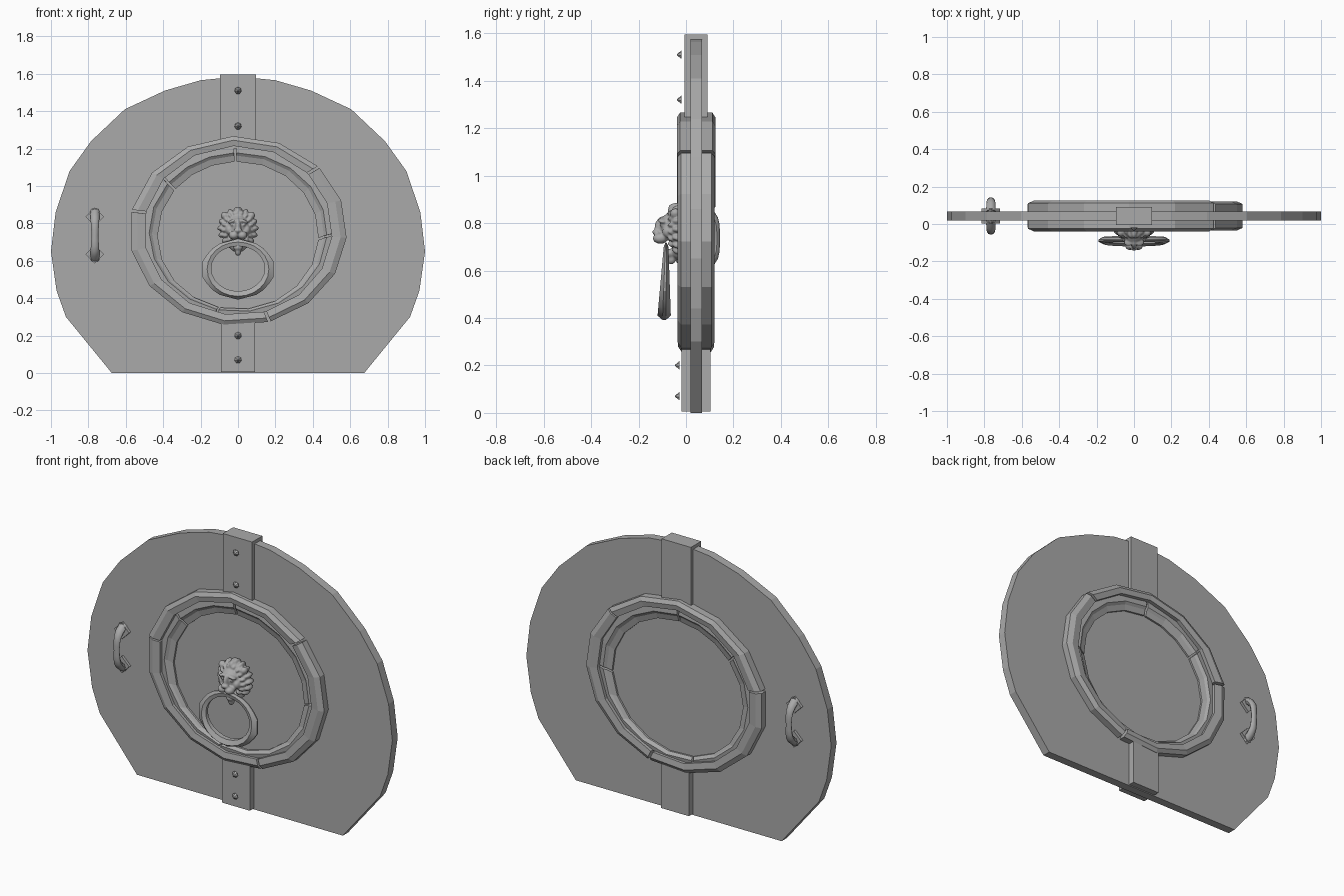
import bpy, bmesh
from math import sin, cos, radians, pi
from mathutils import Vector, Matrix

cube = bpy.data.objects.get("Cube")
if cube:
    bpy.data.objects.remove(cube)

GREY = (0.4, 0.4, 0.4, 1)
stone = bpy.data.materials.new("plain grey")
stone.use_nodes = True
stone.diffuse_color = GREY
stone.node_tree.nodes["Principled BSDF"].inputs["Base Color"].default_value = GREY
MID = 0.043  # depth of the slab's middle plane


def finish(name, bm, smooth=None):
    bmesh.ops.recalc_face_normals(bm, faces=bm.faces)
    mesh = bpy.data.meshes.new(name)
    bm.to_mesh(mesh)
    bm.free()
    mesh.materials.append(stone)
    ob = bpy.data.objects.new(name, mesh)
    bpy.context.collection.objects.link(ob)
    if smooth:
        bpy.ops.object.select_all(action='DESELECT')
        ob.select_set(True)
        bpy.context.view_layer.objects.active = ob
        bpy.ops.object.shade_smooth_by_angle(angle=radians(smooth))
    return ob


def loft(name, rows, closed=False, smooth=None):
    """Skin a list of cross-section loops, capping the ends unless closed."""
    bm = bmesh.new()
    vs = [[bm.verts.new(p) for p in row] for row in rows]
    n = len(vs[0])
    for a, b in zip(vs, vs[1:] + vs[:1] if closed else vs[1:]):
        for i in range(n):
            j = (i + 1) % n
            bm.faces.new((a[i], a[j], b[j], b[i]))
    if not closed:
        bm.faces.new(vs[0])
        bm.faces.new(vs[-1])
    return finish(name, bm, smooth)


def box(name, x, y, z, turn=0):
    bm = bmesh.new()
    bmesh.ops.create_cube(bm, size=1)
    size = Matrix.Diagonal((x[1] - x[0], y[1] - y[0], z[1] - z[0], 1))
    mid = Matrix.Translation([(a + b) / 2 for a, b in (x, y, z)])
    bm.transform(mid @ Matrix.Rotation(radians(turn), 4, 'Y') @ size)
    return finish(name, bm)


# Slab: faceted round outline with a flat foot
half = [(0.675, 0), (0.92, 0.3), (0.97, 0.44), (1, 0.65), (0.975, 0.86), (0.9, 1.08),
        (0.785, 1.24), (0.605, 1.41), (0.39, 1.51), (0.2, 1.565)]
outline = half + [(0, 1.585)] + [(-x, z) for x, z in reversed(half)]
loft("door_slab", [[(x, y, z) for x, z in outline] for y in (0.018, 0.068)])

# Straps wrapping the slab above and below
box("top_strap", (-0.095, 0.097), (-0.006, 0.09), (1.2, 1.595))
box("bottom_strap", (-0.092, 0.092), (-0.02, 0.104), (0.006, 0.3))

# Pointed studs on the straps
for z, y in ((1.51, -0.02), (1.32, -0.02), (0.2, -0.028), (0.07, -0.028)):
    bm = bmesh.new()
    bmesh.ops.create_cone(bm, cap_ends=True, segments=7, radius1=0.019, radius2=0.002, depth=0.02)
    bm.transform(Matrix.Translation((0, y - 0.009, z)) @ Matrix.Rotation(pi / 2, 4, 'X'))
    finish("strap_stud", bm)


def frame_arc(name, start, end, profile, steps, deep=0):
    """Part of the oval frame; profile holds (x radius, z radius, centre z, half depth)."""
    section = profile + [(a, b, c, -d) for a, b, c, d in reversed(profile)]
    rows = []
    for i in range(steps + 1):
        t = radians(start + (end - start) * i / steps)
        rows.append([(a * cos(t), MID + d + (deep if d > 0 else -deep), c + b * sin(t))
                     for a, b, c, d in section])
    loft(name, rows)


# Outer frame of three blocks
outer = [(0.582, 0.507, 0.76, 0.062), (0.55, 0.485, 0.76, 0.076), (0.503, 0.452, 0.762, 0.07)]
frame_arc("outer_frame_block", 43, 167, outer, 5, 0.006)
frame_arc("outer_frame_block", 168.5, 286, outer, 5)
frame_arc("outer_frame_block", 287.5, 401.5, outer, 5, 0.002)

# Inner frame of four lower blocks
inner = [(0.51, 0.46, 0.762, 0.052), (0.475, 0.425, 0.752, 0.056), (0.46, 0.415, 0.747, 0.045),
         (0.43, 0.395, 0.735, 0.036)]
for a, b, n in ((-2, 91, 5), (92.5, 141, 3), (142.5, 256, 6), (257.5, 356.5, 5)):
    frame_arc("inner_frame_block", a, b, inner, n)

# Pull handles on both faces, with diamond plates
for side in (-1, 1):
    rows = []
    for i in range(11):
        t = -1 + i / 5
        y = MID + side * (0.022 + 0.065 * (1 - t ** 4))
        w = 0.018 + 0.008 * abs(t)
        rows.append([(-0.765 + w * cos(k * pi / 4), y + 0.013 * sin(k * pi / 4),
                      0.737 + 0.125 * t + 0.02 * t * side * sin(k * pi / 4)) for k in range(8)])
    loft("pull_handle", rows, smooth=50)
    for z in (0.635, 0.835):
        y = MID + side * 0.03
        box("handle_plate", (-0.8, -0.73), (y - 0.011, y + 0.011), (z - 0.035, z + 0.035), 45)

# Knocker ring: faceted outside, round inside, heavier at the bottom
rows = []
for i in range(24):
    t = 2 * pi * i / 24
    facet = cos(pi / 10) / cos((t + pi / 10) % (pi / 5) - pi / 10)
    rx, rz = 0.2 * facet, 0.163 * facet
    thick = 0.019 - 0.009 * sin(t)
    y = -0.088 + 0.004 * sin(t)
    rows.append([(a * cos(t), y + d * thick, c + b * sin(t)) for a, b, c, d in
                 ((rx, rz, 0.555, -0.25), (rx, rz, 0.555, 0.25), (0.165, 0.145, 0.555, 1),
                  (0.143, 0.121, 0.558, 0.5), (0.143, 0.121, 0.558, -0.5),
                  (0.165, 0.145, 0.555, -1))])
loft("knocker_ring", rows, closed=True, smooth=30)

# Lion head: overlapping rounded lumps fused together
bm = bmesh.new()


def lump(x, y, z, sx, sy, sz, tilt=0, mirror=True):
    for s in ((1, -1) if mirror and x else (1,)):
        place = (Matrix.Translation((x * s, y, z)) @ Matrix.Rotation(radians(tilt * s), 4, 'Y')
                 @ Matrix.Diagonal((sx, sy, sz, 1)))
        bmesh.ops.create_icosphere(bm, subdivisions=3, radius=1, matrix=place)


lump(0, -0.015, 0.775, 0.088, 0.05, 0.1)            # skull
lump(0, -0.06, 0.785, 0.058, 0.05, 0.062)           # face
lump(0, -0.095, 0.78, 0.018, 0.038, 0.05)           # nose bridge
lump(0, -0.125, 0.762, 0.023, 0.017, 0.013)         # nose tip
lump(0.023, -0.108, 0.736, 0.027, 0.032, 0.023)     # upper lips
lump(0.03, -0.098, 0.812, 0.026, 0.02, 0.009, 20)   # brows
lump(0.03, -0.099, 0.792, 0.011, 0.012, 0.007)      # eyes
lump(0.046, -0.07, 0.765, 0.022, 0.03, 0.028)       # cheeks
lump(0.07, -0.045, 0.84, 0.02, 0.022, 0.023, 35)    # ears
lump(0, -0.07, 0.672, 0.026, 0.022, 0.02)           # jaw
lump(0, -0.062, 0.65, 0.017, 0.02, 0.024)           # beard
lump(0, -0.03, 0.68, 0.045, 0.035, 0.035)           # throat
# Mane tufts fan around the face
for i in range(8):
    t = radians(-62 + i * 21)
    lump(0.087 * cos(t), -0.025, 0.772 + 0.092 * sin(t), 0.024, 0.034, 0.015, -(-62 + i * 21))
    lump(0.07 * cos(t + 0.2), -0.052, 0.775 + 0.078 * sin(t + 0.2), 0.019, 0.025, 0.012,
         -(-50 + i * 21))
lump(0, -0.045, 0.865, 0.016, 0.03, 0.02)           # forelock
head = finish("lion_head", bm)
fuse = head.modifiers.new("fuse", 'REMESH')
fuse.mode = 'VOXEL'
fuse.voxel_size = 0.005
fuse.use_smooth_shade = True
soften = head.modifiers.new("soften", 'SMOOTH')
soften.factor = 0.5
soften.iterations = 2
